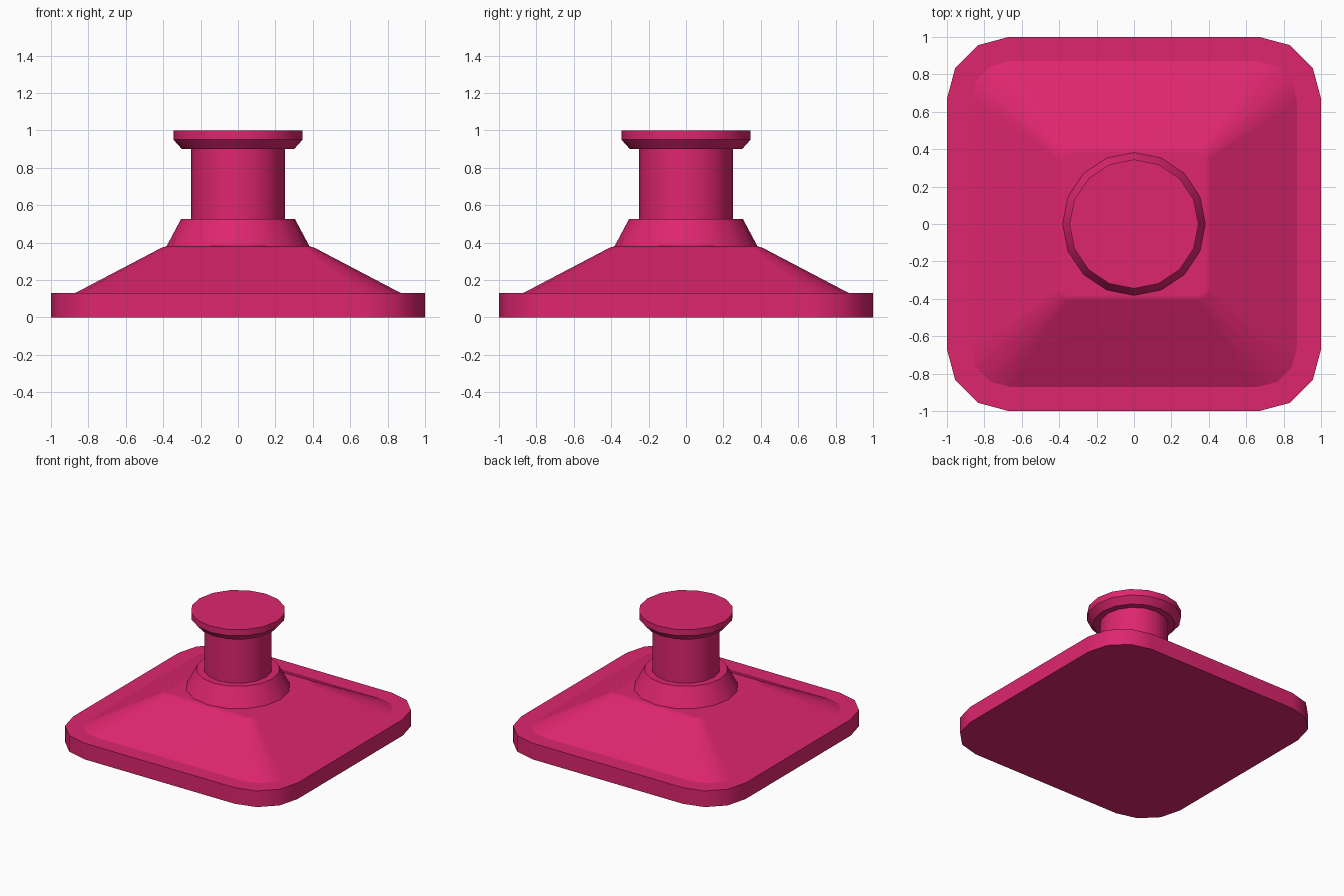
import bpy, bmesh, math

old = bpy.data.objects.get("Cube")
if old:
    bpy.data.objects.remove(old)

pink = bpy.data.materials.new("deep_pink")
pink.use_nodes = True
colour = (0.73, 0.019, 0.156, 1)
pink.diffuse_color = colour
pink.node_tree.nodes["Principled BSDF"].inputs["Base Color"].default_value = colour


def rounded_square(half, radius, z, segments=3):
    """Counter-clockwise outline of a square with faceted round corners."""
    points = []
    for corner in range(4):
        middle = math.pi / 4 + corner * math.pi / 2
        cx = math.copysign(half - radius, math.cos(middle))
        cy = math.copysign(half - radius, math.sin(middle))
        for i in range(segments + 1):
            a = (corner + i / segments) * math.pi / 2
            points.append((cx + radius * math.cos(a), cy + radius * math.sin(a), z))
    return points


def circle(radius, z, sides=16):
    return [(radius * math.cos(2 * math.pi * i / sides),
             radius * math.sin(2 * math.pi * i / sides), z) for i in range(sides)]


def loft(name, rings):
    """Skin the rings from bottom to top, capping both ends."""
    bm = bmesh.new()
    loops = [[bm.verts.new(p) for p in ring] for ring in rings]
    for low, high in zip(loops, loops[1:]):
        n = len(low)
        for i in range(n):
            j = (i + 1) % n
            bm.faces.new((low[i], low[j], high[j], high[i]))
    bm.faces.new(loops[0][::-1])
    bm.faces.new(loops[-1])
    mesh = bpy.data.meshes.new(name)
    bm.to_mesh(mesh)
    bm.free()
    mesh.materials.append(pink)
    obj = bpy.data.objects.new(name, mesh)
    bpy.context.collection.objects.link(obj)
    bpy.ops.object.select_all(action="DESELECT")
    obj.select_set(True)
    bpy.context.view_layer.objects.active = obj
    bpy.ops.object.shade_smooth_by_angle(angle=math.radians(35))
    # Keep the broad faces flat and blend only the narrow corner strips
    weighted = obj.modifiers.new("weighted_normals", "WEIGHTED_NORMAL")
    weighted.keep_sharp = True
    return obj


# Base: flat slab and the sloping hip above it
loft("base_slab", [rounded_square(1, 0.33, z) for z in (0, 0.13)])
loft("sloped_base", [rounded_square(0.875, 0.21, 0.128),
                     rounded_square(0.41, 0.06, 0.372),
                     rounded_square(0.38, 0.05, 0.381)])

# Neck: flared collar, straight column and round cap
loft("collar", [circle(0.385, 0.375), circle(0.305, 0.525)])
loft("column", [circle(0.25, 0.52), circle(0.25, 0.905)])
loft("cap", [circle(0.30, 0.90), circle(0.345, 0.95), circle(0.345, 1.0)])
